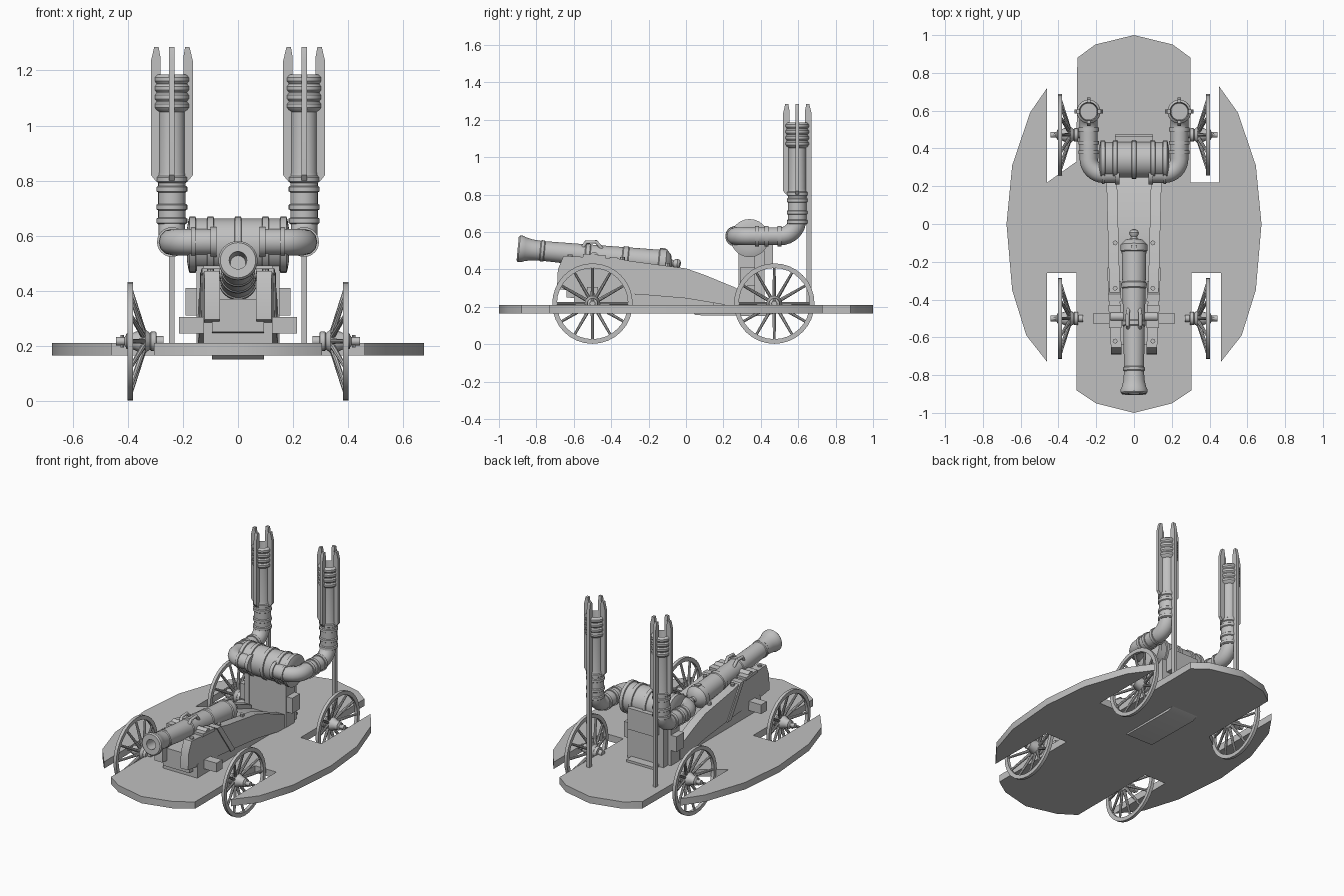
import bpy, bmesh, math
from mathutils import Matrix, Vector

if "Cube" in bpy.data.objects:
    bpy.data.objects.remove(bpy.data.objects["Cube"])

grey = bpy.data.materials.new("iron_grey")
grey.diffuse_color = (0.53, 0.53, 0.53, 1)
grey.use_nodes = True
grey.node_tree.nodes["Principled BSDF"].inputs["Base Color"].default_value = grey.diffuse_color


def finish(name, bm):
    bmesh.ops.recalc_face_normals(bm, faces=bm.faces)
    me = bpy.data.meshes.new(name)
    bm.to_mesh(me)
    bm.free()
    me.materials.append(grey)
    ob = bpy.data.objects.new(name, me)
    bpy.context.collection.objects.link(ob)
    return ob


def box(name, x0, x1, y0, y1, z0, z1):
    bm = bmesh.new()
    bmesh.ops.create_cube(bm, size=1)
    for v in bm.verts:
        v.co = ((x0 + x1) / 2 + v.co.x * (x1 - x0), (y0 + y1) / 2 + v.co.y * (y1 - y0),
                (z0 + z1) / 2 + v.co.z * (z1 - z0))
    return finish(name, bm)


def prism(name, pts, a, b, place):
    """Extrude a 2D outline from a to b; place(u, v, w) gives the 3D point."""
    bm = bmesh.new()
    lo = [bm.verts.new(place(u, v, a)) for u, v in pts]
    hi = [bm.verts.new(place(u, v, b)) for u, v in pts]
    bm.faces.new(lo)
    bm.faces.new(hi)
    n = len(pts)
    for i in range(n):
        j = (i + 1) % n
        bm.faces.new((lo[i], lo[j], hi[j], hi[i]))
    return finish(name, bm)


def lathe(name, prof, origin, axis, n=24, bm=None):
    """Revolve (radius, distance) pairs about an axis."""
    own = bm is None
    bm = bm or bmesh.new()
    m = Matrix.Translation(origin) @ Vector(axis).to_track_quat('Z', 'Y').to_matrix().to_4x4()
    rings = []
    for r, t in prof:
        rings.append([bm.verts.new(m @ Vector((r * math.cos(k * math.tau / n),
                                               r * math.sin(k * math.tau / n), t))) for k in range(n)])
    for p, q in zip(rings, rings[1:]):
        for k in range(n):
            bm.faces.new((p[k], p[(k + 1) % n], q[(k + 1) % n], q[k]))
    bm.faces.new(rings[0])
    bm.faces.new(rings[-1])
    return finish(name, bm) if own else None


def rod(name, a, b, r, n=12):
    d = Vector(b) - Vector(a)
    return lathe(name, [(r, 0), (r, d.length)], a, d, n)


def tube(name, pts, r):
    cu = bpy.data.curves.new(name, 'CURVE')
    cu.dimensions = '3D'
    cu.bevel_depth = r
    cu.bevel_resolution = 4
    cu.use_fill_caps = True
    sp = cu.splines.new('POLY')
    sp.points.add(len(pts) - 1)
    for p, co in zip(sp.points, pts):
        p.co = (*co, 1)
    cu.materials.append(grey)
    ob = bpy.data.objects.new(name, cu)
    bpy.context.collection.objects.link(ob)
    bpy.ops.object.select_all(action='DESELECT')
    ob.select_set(True)
    bpy.context.view_layer.objects.active = ob
    bpy.ops.object.convert(target='MESH')


# Deck: leaf outline with four wheel slots
right = [(0, -1), (.2, -.95), (.305, -.88), (.305, -.26), (.46, -.26), (.46, -.73), (.57, -.59),
         (.645, -.35), (.675, 0), (.645, .31), (.55, .59), (.45, .73), (.45, .22), (.3, .22),
         (.3, .88), (.205, .95), (0, 1)]
left = [(-x, y) for x, y in right[1:-1]]
left[12] = (-.305, .33)
left[10:12] = [(-.46, .72), (-.46, .22)]
prism("deck", right + left[::-1], .165, .21, lambda u, v, w: (u, v, w))

# Carriage bed and trail
side = lambda u, v, w: (w, u, v)
prism("carriage_bed", [(-.6, .2), (-.6, .3), (-.1, .3), (.15, .25), (.15, .2)], -.125, .125, side)
prism("trail", [(-.64, .25), (-.64, .37), (-.1, .37), (.03, .365), (.26, .28), (.47, .2), (.47, .165),
                (.43, .15), (.05, .155), (.0, .2)], -.095, .095, side)

# Muzzle-to-breech barrel, tilted slightly upward
muzzle = Vector((0, -.9, .511))
back = Vector((0, .85, -.08)).normalized()
lathe("barrel", [(.028, .12), (.032, 0), (.064, 0), (.071, .008), (.071, .025), (.064, .04), (.056, .075),
                 (.053, .12), (.057, .125), (.057, .14), (.053, .145), (.057, .36), (.062, .365),
                 (.062, .385), (.058, .39), (.061, .56), (.066, .565), (.066, .59), (.062, .595),
                 (.065, .755), (.071, .76), (.071, .795), (.06, .805), (.045, .82), (.02, .826),
                 (.015, .835), (.023, .845), (.026, .857), (.02, .87), (.008, .876)],
      muzzle, back, 32)
rod("trunnions", (-.125, -.49, .468), (.125, -.49, .468), .024, 16)
box("vent", -.015, .015, -.14, -.11, .49, .515)

cheek = [(-.69, .295), (-.685, .40), (-.655, .472), (-.36, .457), (-.3, .445), (0, .405), (.1, .37),
         (.27, .30), (.27, .2), (0, .245), (-.3, .27), (-.6, .285)]
for s in (1, -1):
    # Cheeks spread apart toward the rear
    spread = lambda u, v, w, s=s: (s * (w + .025 * (u + .68) / .95), u, v)
    prism("cheek", cheek, .066, .122, spread)
    prism("cheek_strap", [(-.41, .466), (-.37, .466), (-.23, .262), (-.27, .262)], .06, .129, spread)
    prism("cheek_cap", [(-.55, .462), (-.55, .482), (-.43, .476), (-.43, .456)], .062, .128, spread)
    for y in (-.62, -.34, -.1):
        z = .465 if y < -.5 else .45 if y < -.2 else .42
        rod("bolt", (s * .1, y, z - .02), (s * .1, y, z + .015), .013, 8)
    # Lifting handles on the barrel
    tube("lifting_handle", [(s * .03, -.55, .52), (s * .034, -.535, .545), (s * .034, -.48, .547),
                            (s * .03, -.45, .51)], .010)
    box("axle_block", s * .10, s * .215, -.53, -.47, .245, .305)
    box("rear_lug", s * .12, s * .19, .29, .37, .31, .41)
    box("boiler_strut", s * .115, s * .15, .28, .37, .2, .49)

# Boiler on its stand
box("boiler_stand", -.13, .13, .285, .42, .2, .5)
box("stand_foot", -.1, .1, .4, .475, .2, .225)
box("firebox", -.1, .1, .36, .465, .42, .56)
prof = [(.06, -.185), (.09, -.18)]
for c in (-.165, -.1, 0, .1, .165):
    prof += [(.095, c - .013), (.102, c - .011), (.102, c + .011), (.095, c + .013)]
lathe("boiler", prof + [(.09, .18), (.06, .185)], (0, .34, .567), (1, 0, 0), 24)

for s in (1, -1):
    # Steam pipe: out from the boiler front, back, then up
    cx, cy, pz = s * .24, .595, .577
    path = [(s * .08, .265, pz)]
    for k in range(9):
        a = k * math.pi / 16
        path.append((s * (.16 + .08 * math.sin(a)), .345 - .08 * math.cos(a), pz))
    for k in range(9):
        a = k * math.pi / 16
        path.append((cx, .505 + .09 * math.sin(a), pz + .09 - .09 * math.cos(a)))
    tube("steam_pipe", path + [(cx, cy, .7)], .048)
    rod("pipe_flange", (s * .078, .265, pz), (s * .1, .265, pz), .055, 24)
    rod("pipe_flange", (s * .155, .265, pz), (s * .17, .265, pz), .053, 24)
    for y in (.37, .42, .49):
        rod("pipe_band", (cx, y, pz), (cx, y + .02, pz), .054, 24)
    # Chimney with raised bands and a corrugated top
    prof = [(.05, .64)]
    for z in (.65, .70, .765, .80):
        prof += [(.05, z - .008), (.056, z - .004), (.056, z + .012), (.05, z + .016)]
    prof += [(.047, .83), (.047, 1.05)]
    for k in range(4):
        z = 1.06 + k * .032
        prof += [(.057, z - .003), (.063, z + .005), (.063, z + .018), (.057, z + .026)]
    prof += [(.05, 1.186), (.045, 1.14)]
    lathe("chimney", prof, (cx, cy, 0), (0, 0, 1), 24)
    # Four guard fins; the rear one runs down to the deck
    fin = [(.042, .80), (.06, .80), (.076, .82), (.076, 1.235), (.064, 1.285), (.048, 1.285), (.042, 1.25)]
    for k in range(4):
        d = Vector((math.cos(k * math.pi / 2), math.sin(k * math.pi / 2), 0))
        e = Vector((-d.y, d.x, 0))
        o = Vector((cx, cy, 0))
        prism("guard_fin", fin, -.01, .01,
              lambda u, v, w, d=d, e=e, o=o: o + d * u + e * w + Vector((0, 0, v)))
    box("rear_post", cx - .01, cx + .01, cy + .05, cy + .076, .2, .85)

    # Dished spoked wheels
    for y in (-.5, .472):
        c = Vector((0, y, .217))
        bm = bmesh.new()
        rim = [(.19, .382), (.215, .382), (.215, .402), (.19, .402), (.19, .382)]
        n = 32
        ring = [[bm.verts.new((s * x, y + r * math.cos(k * math.tau / n), .217 + r * math.sin(k * math.tau / n)))
                 for r, x in rim[:4]] for k in range(n)]
        for k in range(n):
            for j in range(4):
                p, q = ring[k], ring[(k + 1) % n]
                bm.faces.new((p[j], p[(j + 1) % 4], q[(j + 1) % 4], q[j]))
        for k in range(12):
            a = k * math.tau / 12
            d = Vector((0, math.cos(a), math.sin(a)))
            p0 = c + d * .025 + Vector((s * .34, 0, 0))
            p1 = c + d * .197 + Vector((s * .392, 0, 0))
            lathe("", [(.010, 0), (.007, (p1 - p0).length)], p0, p1 - p0, 8, bm)
        finish("wheel", bm)
        lathe("hub", [(.018, .27), (.018, .295), (.034, .297), (.036, .315), (.03, .32), (.042, .335),
                      (.042, .355), (.028, .385), (.028, .405), (.02, .408), (.015, .412), (.015, .442)],
              c, (s, 0, 0), 16)
        rod("axle_pin", (s * .42, y, .195), (s * .42, y, .239), .007, 8)

# Smooth round parts while keeping edges sharp
bpy.ops.object.select_all(action='SELECT')
bpy.context.view_layer.objects.active = bpy.context.scene.objects[0]
bpy.ops.object.shade_smooth_by_angle(angle=math.radians(35))
